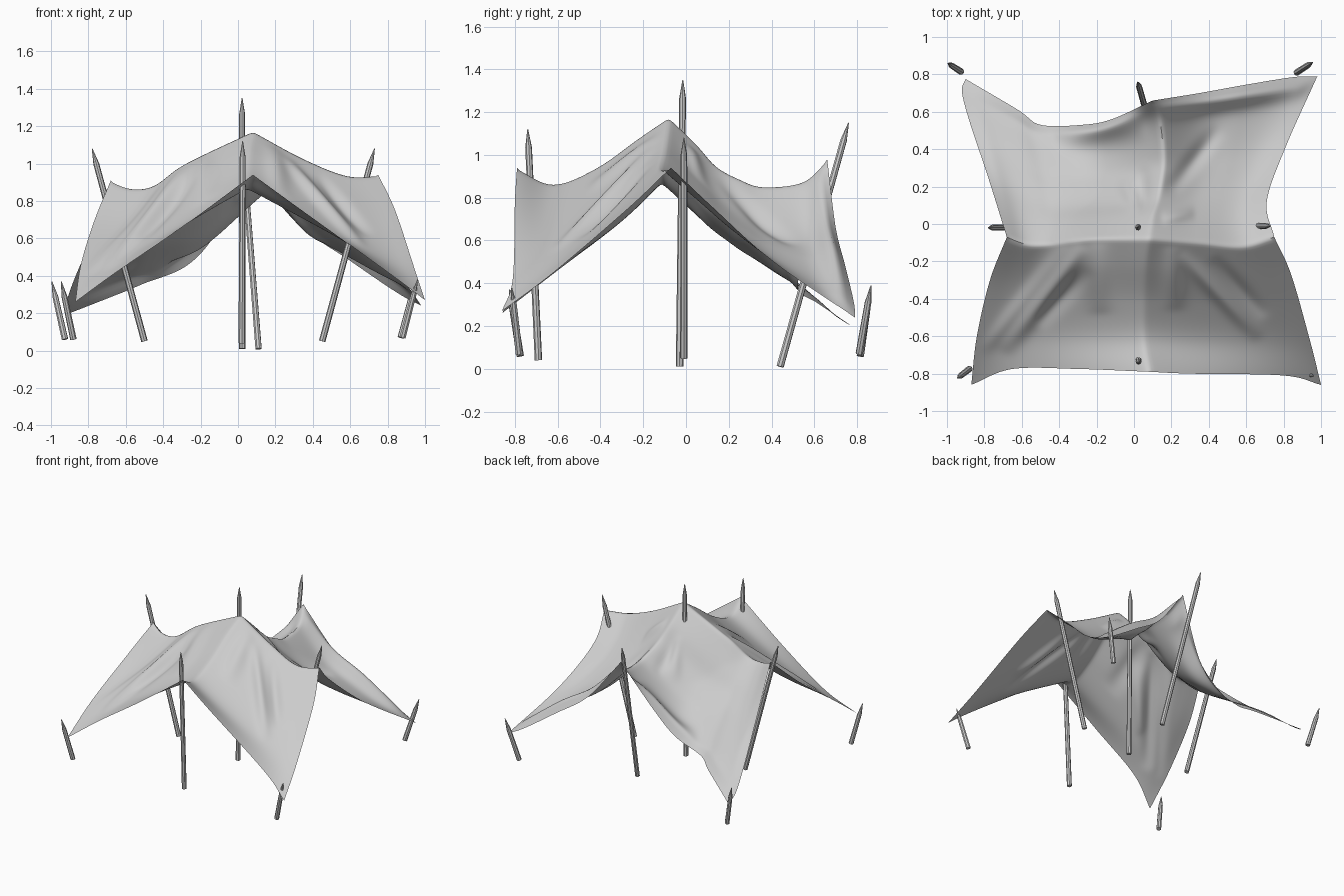
import bpy, bmesh, math
from mathutils import Vector

cube = bpy.data.objects.get("Cube")
if cube:
    bpy.data.objects.remove(cube, do_unlink=True)

GREY = bpy.data.materials.new("pale grey")
GREY.use_nodes = True
GREY.diffuse_color = (0.604, 0.604, 0.604, 1)
GREY.node_tree.nodes["Principled BSDF"].inputs["Base Color"].default_value = GREY.diffuse_color


def add_object(name, bm, angle):
    mesh = bpy.data.meshes.new(name)
    bm.to_mesh(mesh)
    bm.free()
    mesh.materials.append(GREY)
    ob = bpy.data.objects.new(name, mesh)
    bpy.context.collection.objects.link(ob)
    bpy.ops.object.select_all(action="DESELECT")
    ob.select_set(True)
    bpy.context.view_layer.objects.active = ob
    bpy.ops.object.shade_smooth_by_angle(angle=math.radians(angle))


# Sharpened poles and stakes
def pole(name, foot, tip, radius=0.0175, sides=8):
    foot, tip = Vector(foot), Vector(tip)
    axis = tip - foot
    turn = axis.to_track_quat("Z", "Y")
    length = axis.length
    bm = bmesh.new()
    rings = []
    for z, r in ((0, radius), (length - 0.085, radius * 0.9), (length, 0.002)):
        ring = []
        for i in range(sides):
            a = math.tau * i / sides
            ring.append(bm.verts.new(foot + turn @ Vector((r * math.cos(a), r * math.sin(a), z))))
        rings.append(ring)
    for low, high in zip(rings, rings[1:]):
        for i in range(sides):
            j = (i + 1) % sides
            bm.faces.new((low[i], low[j], high[j], high[i]))
    bm.faces.new(rings[0][::-1])
    bm.faces.new(rings[-1])
    add_object(name, bm, 30)


pole("centre_pole", (0.022, -0.03, 0.01), (0.022, -0.015, 1.35))
pole("front_pole", (0.02, -0.69, 0.04), (0.025, -0.74, 1.12))
pole("back_pole", (0.11, 0.44, 0.01), (0.02, 0.76, 1.15))
pole("right_pole", (-0.50, -0.015, 0.05), (-0.78, -0.02, 1.08))
pole("left_pole", (0.45, -0.01, 0.05), (0.73, -0.01, 1.08))
pole("front_right_stake", (-0.88, -0.775, 0.06), (-0.945, -0.825, 0.37))
pole("front_left_stake", (0.88, -0.78, 0.07), (0.96, -0.815, 0.38))
pole("back_right_stake", (-0.925, 0.815, 0.06), (-0.995, 0.86, 0.37))
pole("back_left_stake", (0.87, 0.81, 0.07), (0.955, 0.865, 0.39))


# Smooth curve through a few points, sampled by length
def curve(points):
    p = [Vector(q) for q in points]
    p = [2 * p[0] - p[1]] + p + [2 * p[-1] - p[-2]]
    fine = []
    for a, b, c, d in zip(p, p[1:], p[2:], p[3:]):
        for k in range(16):
            t = k / 16
            fine.append(0.5 * (2 * b + (c - a) * t + (2 * a - 5 * b + 4 * c - d) * t * t
                               + (3 * b - a - 3 * c + d) * t ** 3))
    fine.append(p[-2])
    dist = [0]
    for a, b in zip(fine, fine[1:]):
        dist.append(dist[-1] + (b - a).length)
    out, k = [], 0
    for i in range(N + 1):
        want = dist[-1] * i / N
        while k < len(fine) - 2 and dist[k + 1] < want:
            k += 1
        out.append(fine[k].lerp(fine[k + 1], (want - dist[k]) / (dist[k + 1] - dist[k])))
    return out


N = 52
PEAK = (0.08, -0.08, 1.175)
FRONT, BACK = (0.08, -0.79, 0.94), (0.1, 0.66, 0.98)
RIGHT, LEFT = (-0.68, -0.07, 0.91), (0.75, -0.07, 0.94)
FR, FL = (-0.87, -0.86, 0.26), (1.0, -0.86, 0.27)
BR, BL = (-0.9, 0.775, 0.2), (0.98, 0.79, 0.24)

# Canopy ridges, from the peak to the middle of each side
ridge_front = curve([PEAK, (0.06, -0.22, 1.08), (0.05, -0.42, 0.94), (0.05, -0.62, 0.865), FRONT])
ridge_back = curve([PEAK, (0.1, 0.05, 1.05), (0.13, 0.14, 0.95), (0.15, 0.25, 0.89), (0.16, 0.36, 0.855),
                    (0.14, 0.55, 0.88), BACK])
ridge_right = curve([PEAK, (-0.2, -0.08, 1.045), (-0.32, -0.09, 0.98), (-0.45, -0.11, 0.885),
                     (-0.57, -0.11, 0.87), RIGHT])
ridge_left = curve([PEAK, (0.35, -0.1, 1.03), (0.58, -0.12, 0.94), LEFT])

# Hems, from the middle of each side to a corner
hem_front_right = curve([FRONT, (-0.3, -0.775, 0.66), (-0.65, -0.775, 0.42), FR])
hem_front_left = curve([FRONT, (0.3, -0.8, 0.78), (0.8, -0.81, 0.42), FL])
hem_right_front = curve([RIGHT, (-0.77, -0.3, 0.69), (-0.84, -0.6, 0.46), FR])
hem_left_front = curve([LEFT, (0.84, -0.27, 0.75), (0.94, -0.62, 0.45), FL])
hem_back_right = curve([BACK, (-0.12, 0.56, 0.62), (-0.28, 0.53, 0.45), (-0.5, 0.53, 0.36), (-0.62, 0.61, 0.31), BR])
hem_back_left = curve([BACK, (0.35, 0.7, 0.66), (0.6, 0.745, 0.48), (0.85, 0.785, 0.31), BL])
hem_right_back = curve([RIGHT, (-0.78, 0.25, 0.61), (-0.88, 0.55, 0.37), (-0.92, 0.71, 0.24), BR])
hem_left_back = curve([LEFT, (0.71, 0.12, 0.76), (0.81, 0.41, 0.5), BL])

# Folds as ground lines: start, end, height, width
FOLDS = [
    ((-0.27, -0.12), (-0.70, -0.68), 0.06, 0.045),
    ((-0.36, -0.12), (-0.80, -0.68), 0.03, 0.035),
    ((-0.20, -0.10), (-0.18, -0.48), 0.03, 0.06),
    ((-0.24, -0.24), (-0.52, -0.54), -0.03, 0.04),
    ((0.20, -0.12), (0.22, -0.46), 0.03, 0.05),
    ((0.25, -0.16), (0.67, -0.61), 0.04, 0.035),
    ((0.42, -0.18), (0.70, -0.50), -0.03, 0.035),
    ((0.18, 0.16), (0.46, 0.52), -0.03, 0.04),
    ((0.15, 0.03), (0.32, 0.06), 0.03, 0.03),
    ((0.02, 0.06), (-0.06, 0.24), 0.03, 0.03),
    ((0.05, 0.05), (0.05, 0.30), -0.03, 0.03),
    ((-0.30, 0.05), (-0.88, 0.70), 0.06, 0.2),
    # slack gathered just inside the back hems
    ((0.10, 0.62), (0.97, 0.755), 0.085, 0.06),
    ((0.06, 0.56), (-0.42, 0.47), 0.08, 0.08),
]


def fold_height(p):
    h = 0
    q = Vector((p.x, p.y))
    for a, b, height, width in FOLDS:
        a, b = Vector(a), Vector(b)
        line = b - a
        t = (q - a).dot(line) / line.length_squared
        if 0 < t < 1:
            d = (q - a - line * t).length / width
            h += height * math.exp(-d * d) * math.sin(math.pi * t) ** 0.8
    return h


# Canopy: each quarter blended between two ridges and two hems
bm = bmesh.new()


def quarter(ridge_a, ridge_b, hem_a, hem_b):
    peak, mid_a, mid_b, corner = ridge_a[0], ridge_a[-1], ridge_b[-1], hem_a[-1]
    grid = []
    for i in range(N + 1):
        u, row = i / N, []
        for j in range(N + 1):
            v = j / N
            p = (ridge_a[i] * (1 - v) + hem_b[i] * v + ridge_b[j] * (1 - u) + hem_a[j] * u
                 - peak * (1 - u) * (1 - v) - mid_a * u * (1 - v) - mid_b * (1 - u) * v - corner * u * v)
            p.z += fold_height(p) * min(1, 16 * min(u, v, 1 - u, 1 - v))
            row.append(bm.verts.new(p))
        grid.append(row)
    for i in range(N):
        for j in range(N):
            bm.faces.new((grid[i][j], grid[i + 1][j], grid[i + 1][j + 1], grid[i][j + 1]))


quarter(ridge_left, ridge_back, hem_left_back, hem_back_left)
quarter(ridge_back, ridge_right, hem_back_right, hem_right_back)
quarter(ridge_right, ridge_front, hem_right_front, hem_front_right)
quarter(ridge_front, ridge_left, hem_front_left, hem_left_front)
bmesh.ops.remove_doubles(bm, verts=bm.verts, dist=0.0005)

# Soften the creases, leaving the hems alone
inner = [v for v in bm.verts if not v.is_boundary]
for step in range(3):
    bmesh.ops.smooth_vert(bm, verts=inner, factor=0.5, use_axis_x=True, use_axis_y=True, use_axis_z=True)
add_object("canopy", bm, 50)
